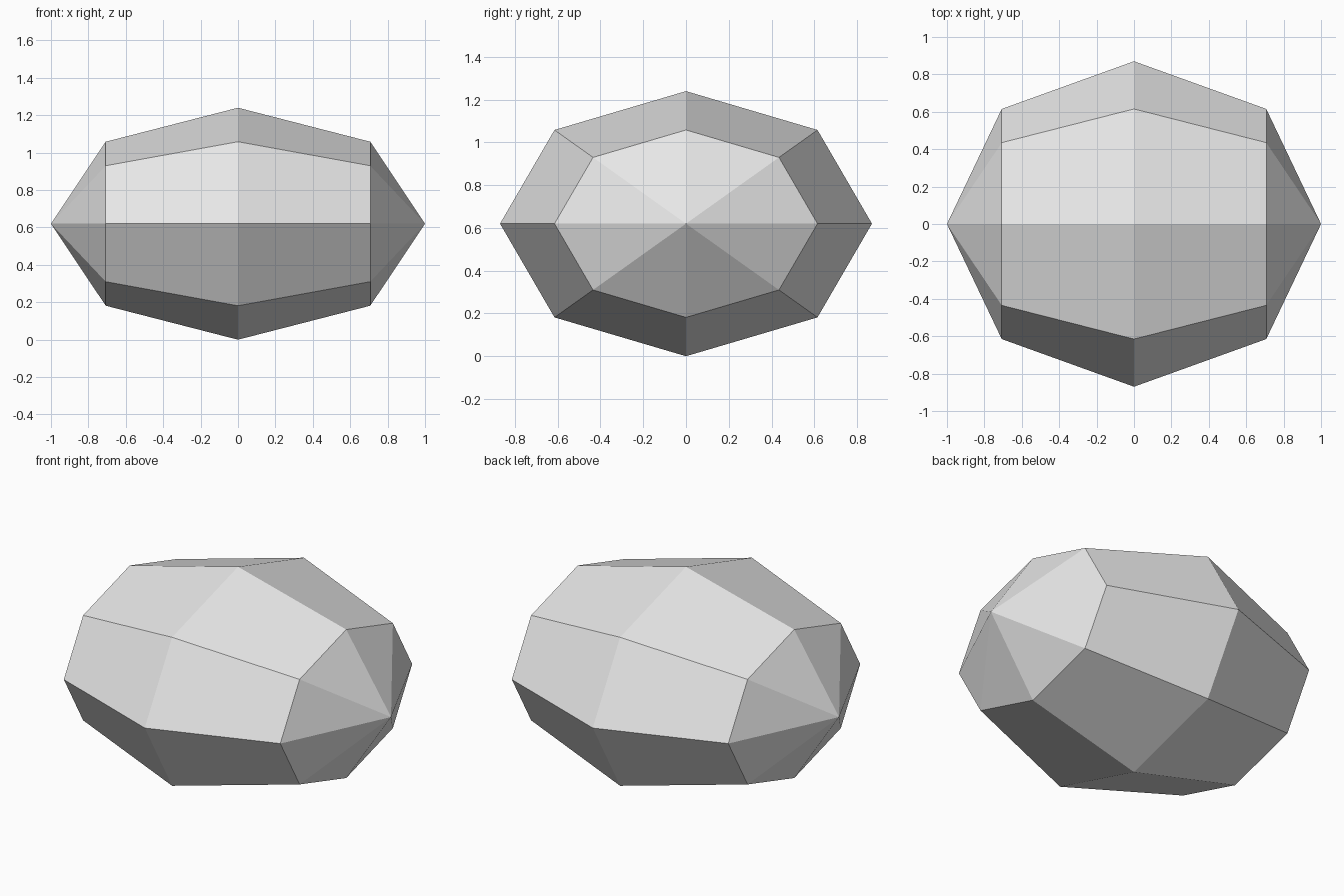
import bpy
import bmesh
from math import radians
from mathutils import Matrix

# Remove the default cube
cube = bpy.data.objects.get("Cube")
if cube:
    bpy.data.objects.remove(cube, do_unlink=True)

HALF_SIZE = (1.0, 0.87, 0.62)

# Plain light grey stone
stone = bpy.data.materials.new("light grey stone")
stone.use_nodes = True
grey = (0.8, 0.8, 0.8, 1.0)
stone.diffuse_color = grey
for node in stone.node_tree.nodes:
    if node.type == "BSDF_PRINCIPLED":
        node.inputs["Base Color"].default_value = grey

# Low-poly sphere with its poles along x, flattened and resting on the ground
bm = bmesh.new()
bmesh.ops.create_uvsphere(bm, u_segments=8, v_segments=4, radius=1.0)
bm.transform(Matrix.Rotation(radians(90), 4, "Y"))
bm.transform(Matrix.Diagonal((*HALF_SIZE, 1.0)))
bm.transform(Matrix.Translation((0, 0, HALF_SIZE[2])))
bmesh.ops.recalc_face_normals(bm, faces=bm.faces)

# Flat-faced rock object
mesh = bpy.data.meshes.new("rock")
bm.to_mesh(mesh)
bm.free()
mesh.materials.append(stone)
mesh.shade_flat()
rock = bpy.data.objects.new("rock", mesh)
bpy.context.collection.objects.link(rock)
